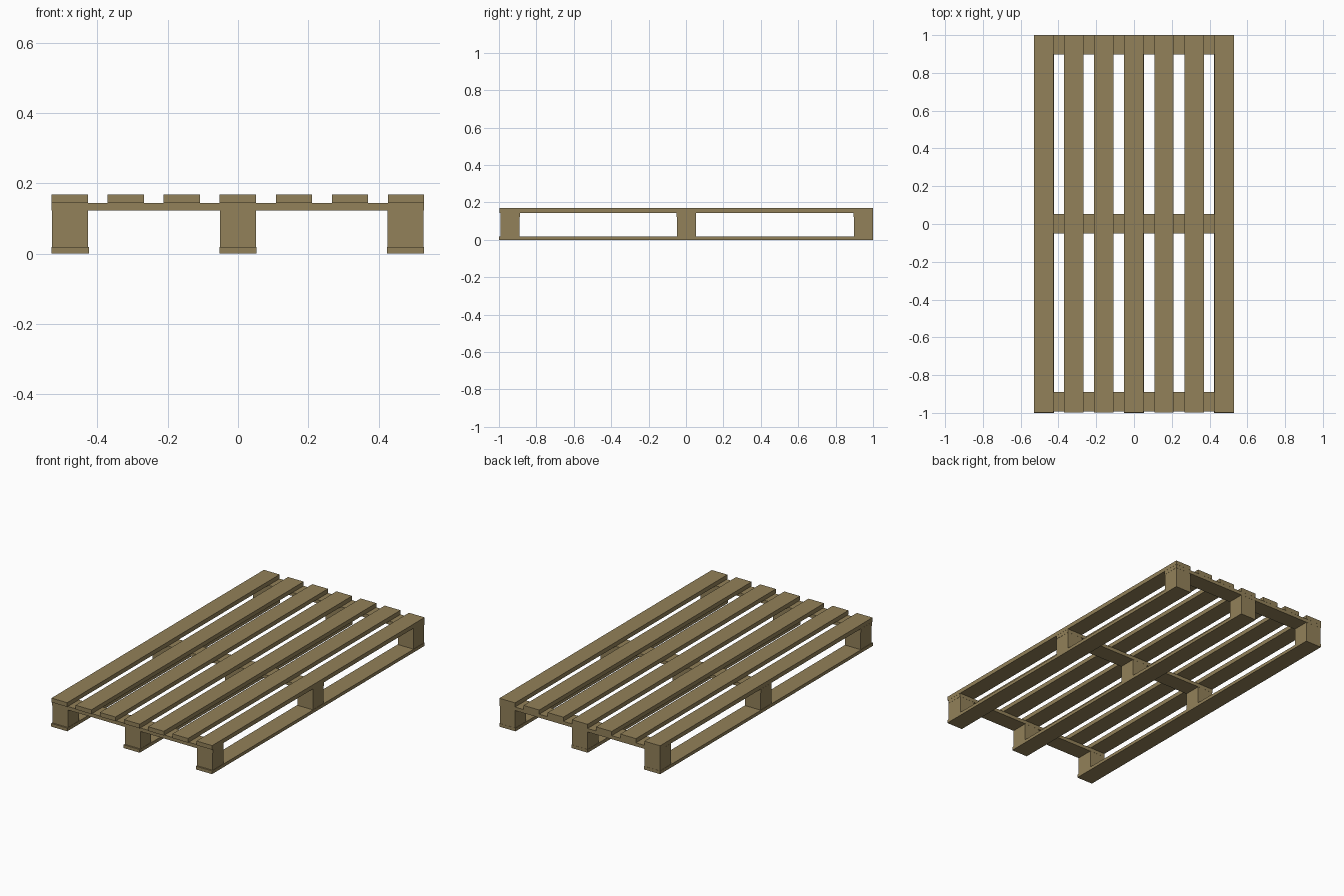
import bpy

if "Cube" in bpy.data.objects:
    bpy.data.objects.remove(bpy.data.objects["Cube"])

wood = bpy.data.materials.new("wood")
wood.diffuse_color = (0.29, 0.22, 0.10, 1)
wood.use_nodes = True
wood.node_tree.nodes["Principled BSDF"].inputs["Base Color"].default_value = wood.diffuse_color


def box(name, x, y, z):
    """Box from (min, max) ranges on each axis."""
    bpy.ops.mesh.primitive_cube_add(
        size=1, location=[(a + b) / 2 for a, b in (x, y, z)])
    ob = bpy.context.object
    ob.name = name
    ob.scale = [b - a for a, b in (x, y, z)]
    bpy.ops.object.transform_apply(location=False, rotation=False, scale=True)
    ob.data.materials.append(wood)


def span(centre, width):
    return (centre - width / 2, centre + width / 2)


# Seven lengthwise deck boards
for i in range(7):
    box(f"deck_board_{i + 1}", span(-0.478 + i * 0.1592, 0.103), (-0.998, 1.0), (0.144, 0.169))

# Three cross boards under the deck
rows = [("front", -0.94), ("middle", 0.002), ("back", 0.948)]
for row, y in rows:
    box(f"{row}_cross_board", (-0.53, 0.528), span(y, 0.103), (0.123, 0.144))

# Three runners on the floor, each carrying three spacer blocks
for side, x in [("left", -0.477), ("centre", 0.0), ("right", 0.476)]:
    box(f"{side}_runner", span(x, 0.106), (-1.0, 1.0), (0.0, 0.019))
    for row, y in rows:
        box(f"{side}_{row}_block", span(x, 0.102), span(y, 0.102), (0.019, 0.123))
